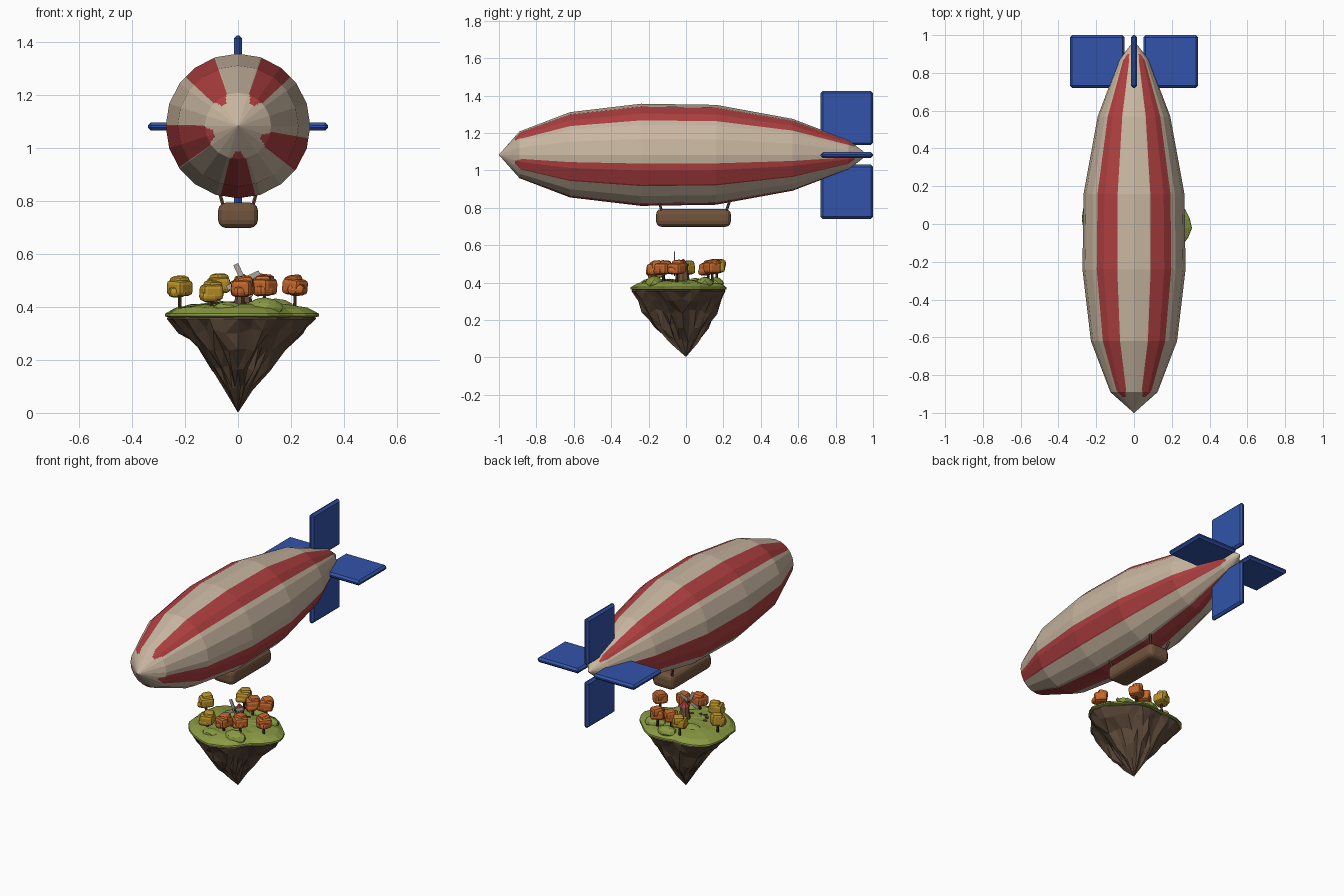
import bpy, bmesh, math, random
from mathutils import Vector, Matrix

random.seed(4)
if "Cube" in bpy.data.objects:
    bpy.data.objects.remove(bpy.data.objects["Cube"])


def material(name, r, g, b):
    m = bpy.data.materials.new(name)
    m.use_nodes = True
    m.diffuse_color = (r, g, b, 1)
    m.node_tree.nodes["Principled BSDF"].inputs["Base Color"].default_value = (r, g, b, 1)
    return m


CREAM = material("cream canvas", .58, .47, .355)
RED = material("faded red", .43, .05, .052)
BLUE = material("fin blue", .032, .088, .40)
WOOD = material("gondola brown", .165, .088, .046)
ROCK = material("rock brown", .105, .065, .04)
GRASS = material("grass green", .25, .32, .055)
YELLOW = material("autumn yellow", .50, .29, .022)
ORANGE = material("autumn orange", .55, .135, .025)
BARK = material("dark bark", .06, .032, .018)
GREY = material("pale grey", .42, .38, .34)


def finish(name, bm, *mats):
    bmesh.ops.recalc_face_normals(bm, faces=bm.faces)
    me = bpy.data.meshes.new(name)
    bm.to_mesh(me)
    bm.free()
    for m in mats:
        me.materials.append(m)
    ob = bpy.data.objects.new(name, me)
    bpy.context.collection.objects.link(ob)
    return ob


def loft(bm, rings, caps=True):
    """Skin a list of closed point rings; returns rows of side faces."""
    rows = [[bm.verts.new(p) for p in ring] for ring in rings]
    n = len(rows[0])
    faces = [[bm.faces.new((a[i], a[(i + 1) % n], b[(i + 1) % n], b[i])) for i in range(n)]
             for a, b in zip(rows, rows[1:])]
    if caps:
        bm.faces.new(rows[0])
        bm.faces.new(rows[-1])
    return faces


def box(name, mat, centre, size, bevel=0, segments=1):
    bm = bmesh.new()
    bmesh.ops.create_cube(bm, size=1)
    bmesh.ops.scale(bm, vec=size, verts=bm.verts)
    if bevel:
        bmesh.ops.bevel(bm, geom=bm.edges[:], offset=bevel, segments=segments,
                        profile=.5, affect='EDGES')
    bmesh.ops.translate(bm, vec=centre, verts=bm.verts)
    return finish(name, bm, mat)


def rod(name, mat, a, b, r1, r2, sides=6):
    a, b = Vector(a), Vector(b)
    bm = bmesh.new()
    bmesh.ops.create_cone(bm, cap_ends=True, segments=sides, radius1=r1, radius2=r2,
                          depth=(b - a).length)
    turn = Vector((0, 0, 1)).rotation_difference(b - a).to_matrix().to_4x4()
    bmesh.ops.transform(bm, matrix=Matrix.Translation((a + b) / 2) @ turn, verts=bm.verts)
    return finish(name, bm, mat)


# Envelope: faceted spindle, its stripes cut along its facets
AXIS, SIDES = 1.083, 20
PROFILE = [(-1, .001), (-.89, .125), (-.62, .228), (-.24, .273), (.16, .267),
           (.57, .192), (.87, .078), (.97, .001)]
STRIPES = [(-90, 14), (-24, 14), (57, 14), (123, 14), (197, 18)]   # centre, half width
START, END, ROUND = -.915, .90, .05


def hull_radius(y):
    for (y0, r0), (y1, r1) in zip(PROFILE, PROFILE[1:]):
        if y <= y1:
            return r0 + (r1 - r0) * (y - y0) / (y1 - y0)
    return PROFILE[-1][1]


def hull_point(angle, y):
    step = 360 / SIDES
    flat = math.cos(math.radians(step / 2)) / math.cos(math.radians(angle % step - step / 2))
    r, t = hull_radius(y) * flat, math.radians(angle)
    return (r * math.cos(t), y, AXIS + r * math.sin(t))


def in_stripe(angle, y):
    inset = min(y - START, END - y)
    if inset <= 0:
        return False
    k = min(inset / ROUND, 1)
    width = math.sqrt(1 - (1 - k) ** 2)
    return any(abs((angle - c + 180) % 360 - 180) < h * width for c, h in STRIPES)


angles = {round(i * 360 / SIDES, 2) for i in range(SIDES)}
for c, h in STRIPES:
    angles |= {round((c + h * k / 6) % 360, 2) for k in range(-6, 7)}
angles = sorted(angles)
stations = {p[0] for p in PROFILE}
for k in range(6):
    stations |= {START + ROUND * k / 5, END - ROUND * k / 5}
stations = sorted(stations)
bm = bmesh.new()
rows = loft(bm, [[hull_point(a, y) for a in angles] for y in stations])
for j, row in enumerate(rows):
    y = (stations[j] + stations[j + 1]) / 2
    for i, face in enumerate(row):
        nxt = angles[i + 1] if i + 1 < len(angles) else angles[0] + 360
        face.material_index = int(in_stripe((angles[i] + nxt) / 2, y))
finish("envelope", bm, CREAM, RED)

# Tail fins
for s, side in ((1, "left"), (-1, "right")):
    box(f"{side}_fin", BLUE, (s * .195, .86, 1.081), (.29, .28, .032), .012)
for z, side in ((1.28, "upper"), (.885, "lower")):
    box(f"{side}_fin", BLUE, (0, .86, z), (.032, .28, .29), .012)

# Gondola and its struts
box("gondola", WOOD, (0, .04, .746), (.15, .4, .096), .03, 3)
for s in (-1, 1):
    for y, lean in ((-.13, -.015), (.215, .02)):
        rod("gondola_strut", WOOD, (s * .055, y, .78), (s * .072, y + lean, .84), .007, .007)

# Floating island: lobed rings for rock and turf
COUNT, MID = 32, -.022
lobes = [1 + .07 * math.sin(3 * t + .6) + .05 * math.sin(5 * t + 2) + random.uniform(-.03, .03)
         for t in (math.tau * i / COUNT for i in range(COUNT))]


def island_ring(rx, ry, z, rough=0., bump=0.):
    ring = []
    for i, lobe in enumerate(lobes):
        t = math.tau * i / COUNT
        k = lobe * (1 + random.uniform(-rough, rough))
        ring.append((rx * k * math.cos(t), MID * min(1, z / .3) + ry * k * math.sin(t),
                     z + random.uniform(-bump, bump)))
    return ring


bm = bmesh.new()
loft(bm, [island_ring(.002, .002, .004), island_ring(.05, .075, .09, .16, .012),
          island_ring(.10, .135, .17, .14, .015), island_ring(.155, .185, .245, .10, .015),
          island_ring(.225, .22, .305, .06, .012), island_ring(.275, .24, .355, .02),
          island_ring(.27, .235, .372)])
bmesh.ops.triangulate(bm, faces=bm.faces)
finish("island_rock", bm, ROCK)

bm = bmesh.new()
loft(bm, [island_ring(.265, .23, .358), island_ring(.287, .251, .365), island_ring(.285, .249, .375),
          island_ring(.25, .218, .396, .02, .004), island_ring(.19, .17, .406, .03, .005),
          island_ring(.10, .09, .412, .03, .004), island_ring(.01, .01, .414)])
finish("island_turf", bm, GRASS)


def blob(name, mat, centre, size, jitter=.0):
    bm = bmesh.new()
    bmesh.ops.create_icosphere(bm, subdivisions=2, radius=1)
    for v in bm.verts:
        v.co *= 1 + random.uniform(-jitter, jitter)
    bmesh.ops.scale(bm, vec=size, verts=bm.verts)
    bmesh.ops.translate(bm, vec=centre, verts=bm.verts)
    return finish(name, bm, mat)


# Turf mounds and scattered stones
for x, y, r, h in ((.1, -.17, .07, .04), (.14, .1, .07, .035), (-.08, .05, .06, .03),
                   (-.04, -.2, .06, .025), (.02, .16, .06, .035)):
    blob("turf_mound", GRASS, (x, y, .395), (r, r * .7, h), .06)
for i in range(12):
    t, r = random.uniform(0, math.tau), random.uniform(.08, .19)
    blob("stone", ROCK, (r * math.cos(t), MID + r * math.sin(t) * .8, .412),
         (.012, .01, .008), .15)

# Autumn trees: blocky crowns on thin trunks
TREES = [(YELLOW, -.22, 0, .472), (YELLOW, -.073, .165, .482), (YELLOW, -.1, -.16, .455),
         (ORANGE, .018, -.165, .472), (ORANGE, .02, .118, .475), (ORANGE, .1, .14, .48),
         (ORANGE, .215, -.05, .476), (ORANGE, .1, -.12, .475)]
for leaf, x, y, z in TREES:
    rod("tree_trunk", BARK, (x, y, .39), (x, y, z), .008, .006)
    parts = [((0, 0, 0), (.08, .076, .06)), ((.008, .006, .018), (.062, .062, .052)),
             ((-.012, -.008, -.014), (.066, .066, .04))]
    for off, size in parts:
        crown = box("tree_crown", leaf, off, size, .016, 2)
        crown.location = (x, y, z)
        crown.rotation_euler = (random.uniform(-.12, .12), random.uniform(-.12, .12),
                                random.uniform(0, 1.5))

# Windmill: tapered tower, red cap, four sails
HUB = Vector((.02, -.062, .5))
rod("windmill_tower", WOOD, (.02, -.015, .4), (.02, -.015, .49), .036, .024, 8)
rod("windmill_cap", RED, (.02, -.015, .488), (.02, -.015, .525), .032, .004, 8)
rod("windmill_axle", BARK, (.02, -.015, .5), HUB, .005, .005)
for k in range(4):
    sail = box("windmill_sail", GREY, (.04, 0, 0), (.056, .005, .02))
    sail.location = HUB
    sail.rotation_euler = (0, -math.radians(25 + 90 * k), 0)
